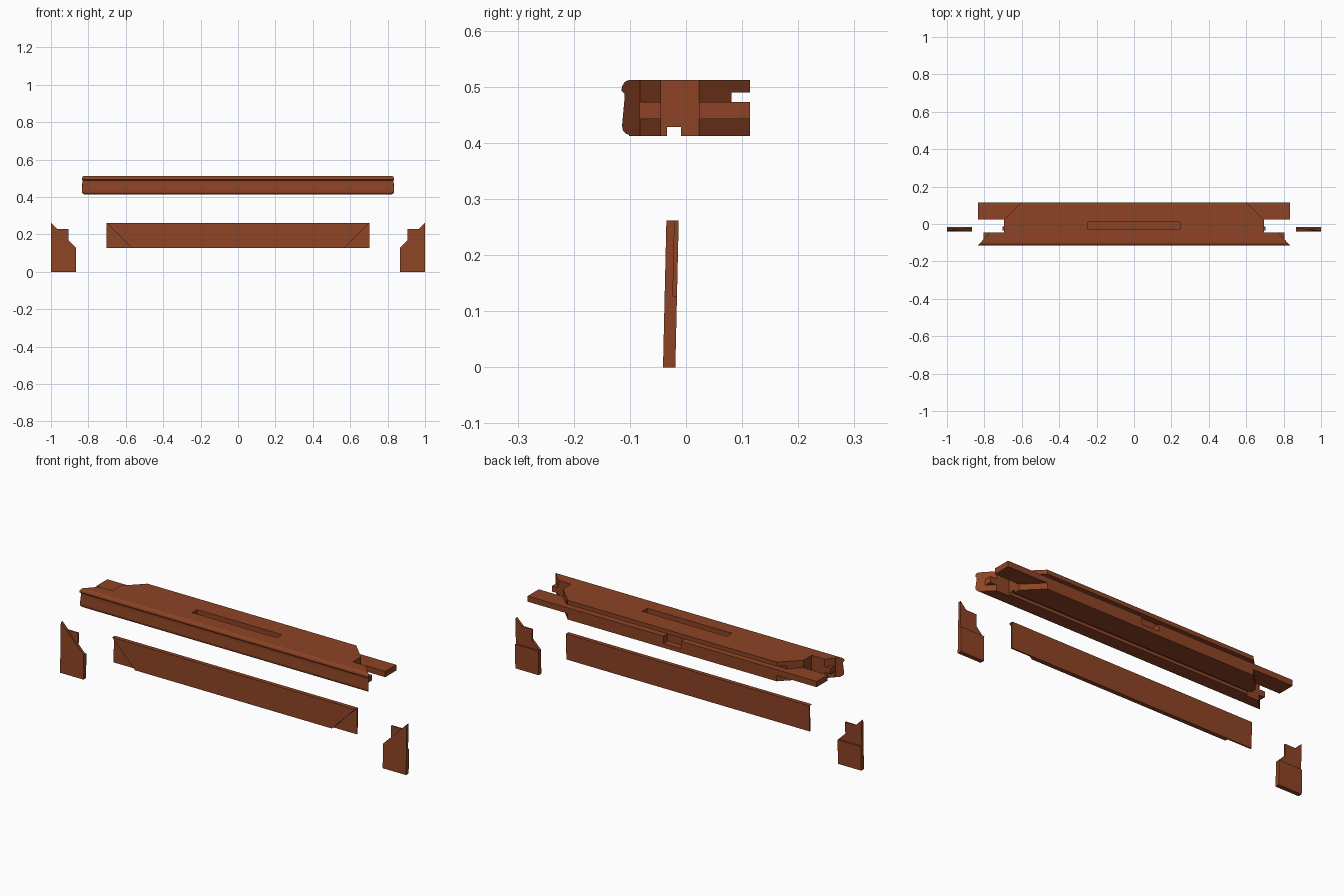
import bpy, bmesh
from mathutils import Vector

if "Cube" in bpy.data.objects:
    bpy.data.objects.remove(bpy.data.objects["Cube"])

wood = bpy.data.materials.new("reddish brown wood")
wood.diffuse_color = (0.265, 0.057, 0.018, 1)
wood.use_nodes = True
wood.node_tree.nodes["Principled BSDF"].inputs["Base Color"].default_value = wood.diffuse_color


def prism(name, pts, axis, lo, hi, side=1):
    """Extrude a 2D outline along x, y or z; side=-1 mirrors it in x."""
    def place(p, t):
        v = {'x': (t, p[0], p[1]), 'y': (p[0], t, p[1]), 'z': (p[0], p[1], t)}[axis]
        return Vector((v[0] * side, v[1], v[2]))
    bm = bmesh.new()
    a = [bm.verts.new(place(p, lo)) for p in pts]
    b = [bm.verts.new(place(p, hi)) for p in pts]
    n = len(pts)
    bm.faces.new(a)
    bm.faces.new(b[::-1])
    for i in range(n):
        bm.faces.new((a[i], b[i], b[(i + 1) % n], a[(i + 1) % n]))
    bmesh.ops.recalc_face_normals(bm, faces=bm.faces)
    me = bpy.data.meshes.new(name)
    bm.to_mesh(me)
    bm.free()
    me.materials.append(wood)
    ob = bpy.data.objects.new(name, me)
    bpy.context.collection.objects.link(ob)
    return ob


def rect(a, b, c, d):
    return [(a, b), (c, b), (c, d), (a, d)]


def cut(ob, *args):
    """Subtract a prism from the object and remove the cutter."""
    tool = prism("cutter", *args)
    tool.hide_render = True
    m = ob.modifiers.new("cut", 'BOOLEAN')
    m.operation, m.solver, m.object = 'DIFFERENCE', 'EXACT', tool
    bpy.context.view_layer.update()
    me = bpy.data.meshes.new_from_object(
        ob.evaluated_get(bpy.context.evaluated_depsgraph_get()))
    ob.modifiers.clear()
    ob.data = me
    bpy.data.objects.remove(tool)


def lean(ob):
    for v in ob.data.vertices:
        v.co.y += v.co.z * 0.023


# Top rail: moulded front edge, groove underneath, groove along the back
profile = [(0.114, 0.512), (-0.102, 0.512), (-0.109, 0.509), (-0.114, 0.501),
           (-0.115, 0.493), (-0.110, 0.488), (-0.110, 0.474), (-0.114, 0.430),
           (-0.112, 0.421), (-0.107, 0.416), (-0.102, 0.415), (-0.101, 0.412),
           (-0.034, 0.412), (-0.034, 0.428), (-0.009, 0.428), (-0.009, 0.412),
           (0.114, 0.412), (0.114, 0.473), (0.081, 0.473), (0.081, 0.490),
           (0.114, 0.490)]
rail = prism("top_rail", profile, 'x', -0.835, 0.835)

# Rail ends: mitred shoulders with a long back tenon and a short front tenon
tenons = [(0.87, -0.15), (0.805, -0.083), (0.805, -0.045), (0.695, -0.045),
          (0.695, 0.023), (1.0, 0.023), (1.0, -0.15)]
shoulders = [(0.87, -0.15), (0.77, -0.045), (0.695, -0.045), (0.695, 0.023),
             (0.565, 0.153), (1.0, 0.153), (1.0, -0.15)]
for s in (1, -1):
    cut(rail, tenons, 'z', 0.3, 0.6, s)
    cut(rail, shoulders, 'z', 0.473, 0.6, s)
    cut(rail, shoulders, 'z', 0.3, 0.443, s)

# Slot in the top and small pocket in the back
cut(rail, rect(-0.245, -0.03, 0.245, 0.012), 'z', 0.482, 0.6)
cut(rail, rect(-0.05, 0.435, 0.05, 0.480), 'y', 0.081, 0.2)

# Thin apron board, three layers thick at its joints
F, T = -0.041, 0.022
L1, L2, B = F + T / 3, F + 2 * T / 3, F + T
apron = prism("apron_board", rect(-0.703, 0.127, 0.703, 0.262), 'y', F, B)
for s in (1, -1):
    cut(apron, [(0.528, 0.087), (0.743, 0.302), (0.8, 0.302), (0.8, 0.087)],
        'y', F - 0.1, L2, s)
    cut(apron, rect(0.608, 0.1, 0.8, 0.228), 'y', L1, L2, s)
lean(apron)

# Feet: mitred front layer, tongue in the middle, back layer cut short
foot = [(0.865, 0), (1, 0), (1, 0.262), (0.966, 0.228), (0.905, 0.228),
        (0.905, 0.167), (0.865, 0.127)]
for s, name in ((1, "right_foot"), (-1, "left_foot")):
    ob = prism(name, foot, 'y', F, B, s)
    cut(ob, [(0.825, 0.087), (1.04, 0.302), (0.8, 0.302), (0.8, 0.087)],
        'y', F - 0.1, L1, s)
    cut(ob, rect(0.8, 0.127, 1.1, 0.4), 'y', L2, B + 0.1, s)
    lean(ob)
